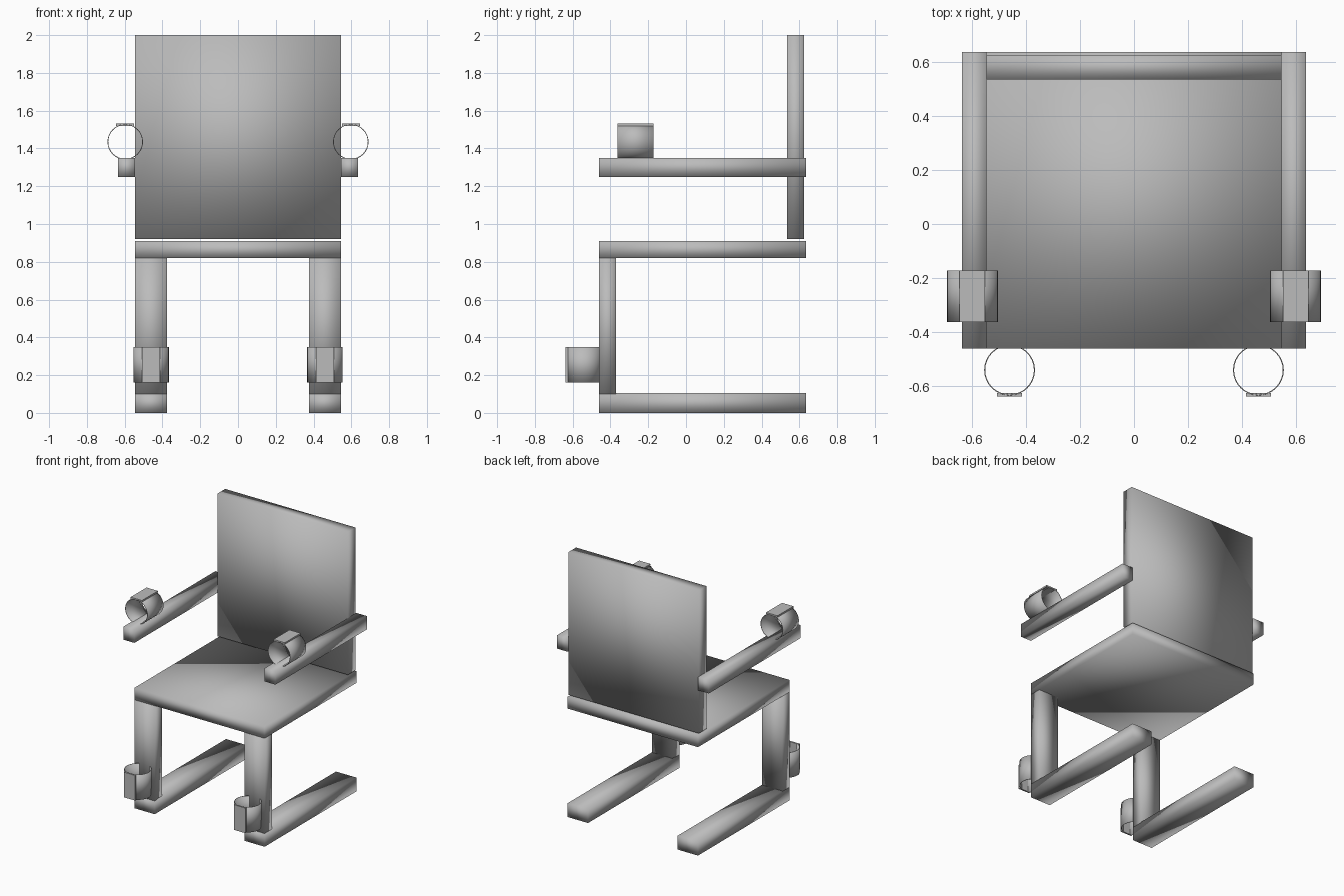
import bpy
import bmesh
import math
from mathutils import Matrix

cube = bpy.data.objects.get("Cube")
if cube:
    bpy.data.objects.remove(cube, do_unlink=True)

GREY = (0.5, 0.5, 0.5, 1.0)
grey = bpy.data.materials.new("plain_grey")
grey.use_nodes = True
grey.diffuse_color = GREY
grey.node_tree.nodes["Principled BSDF"].inputs["Base Color"].default_value = GREY


def finish(name, bm, smooth):
    mesh = bpy.data.meshes.new(name)
    bm.to_mesh(mesh)
    bm.free()
    mesh.materials.append(grey)
    for p in mesh.polygons:
        p.use_smooth = smooth
    obj = bpy.data.objects.new(name, mesh)
    bpy.context.collection.objects.link(obj)
    return obj


def box(name, xs, ys, zs, smooth=True):
    """Box from its ranges; softly shaded across its edges by default."""
    bm = bmesh.new()
    bmesh.ops.create_cube(bm, size=1)
    for v in bm.verts:
        for i, (lo, hi) in enumerate((xs, ys, zs)):
            v.co[i] = (lo + hi) / 2 + v.co[i] * (hi - lo)
    return finish(name, bm, smooth)


def cuff(name, centre, along_y):
    """Thin open tube, along y or upright."""
    bm = bmesh.new()
    turn = Matrix.Rotation(math.pi / 2 if along_y else 0, 4, "X")
    bmesh.ops.create_cone(bm, cap_ends=False, segments=32, radius1=0.094,
                          radius2=0.094, depth=0.19,
                          matrix=Matrix.Translation(centre) @ turn)
    obj = finish(name, bm, True)
    wall = obj.modifiers.new("wall", "SOLIDIFY")
    wall.thickness = 0.004
    bpy.ops.object.select_all(action="DESELECT")
    obj.select_set(True)
    bpy.context.view_layer.objects.active = obj
    bpy.ops.object.shade_smooth_by_angle(angle=math.radians(40))


def side_range(side, inner, outer):
    return tuple(sorted((side * inner, side * outer)))


# Seat and backrest
DEPTH = (-0.46, 0.635)
box("seat", (-0.545, 0.545), DEPTH, (0.82, 0.91))
box("backrest", (-0.545, 0.545), (0.535, 0.625), (0.92, 2.0))

for side, word in ((1, "left"), (-1, "right")):
    # Leg, floor runner and armrest
    leg_x = side_range(side, 0.375, 0.545)
    box(word + "_leg", leg_x, (-0.46, -0.37), (0.1, 0.82))
    box(word + "_runner", leg_x, DEPTH, (0, 0.105))
    box(word + "_armrest", side_range(side, 0.545, 0.635), DEPTH, (1.25, 1.35))

    # Wrist cuff with its top clasp
    cuff(word + "_wrist_cuff", (side * 0.597, -0.267, 1.435), True)
    box(word + "_wrist_clasp", side_range(side, 0.55, 0.645),
        (-0.362, -0.172), (1.52, 1.532), False)

    # Ankle cuff with its front clasp
    cuff(word + "_ankle_cuff", (side * 0.46, -0.54, 0.255), False)
    box(word + "_ankle_clasp", side_range(side, 0.414, 0.507),
        (-0.637, -0.625), (0.16, 0.35), False)
